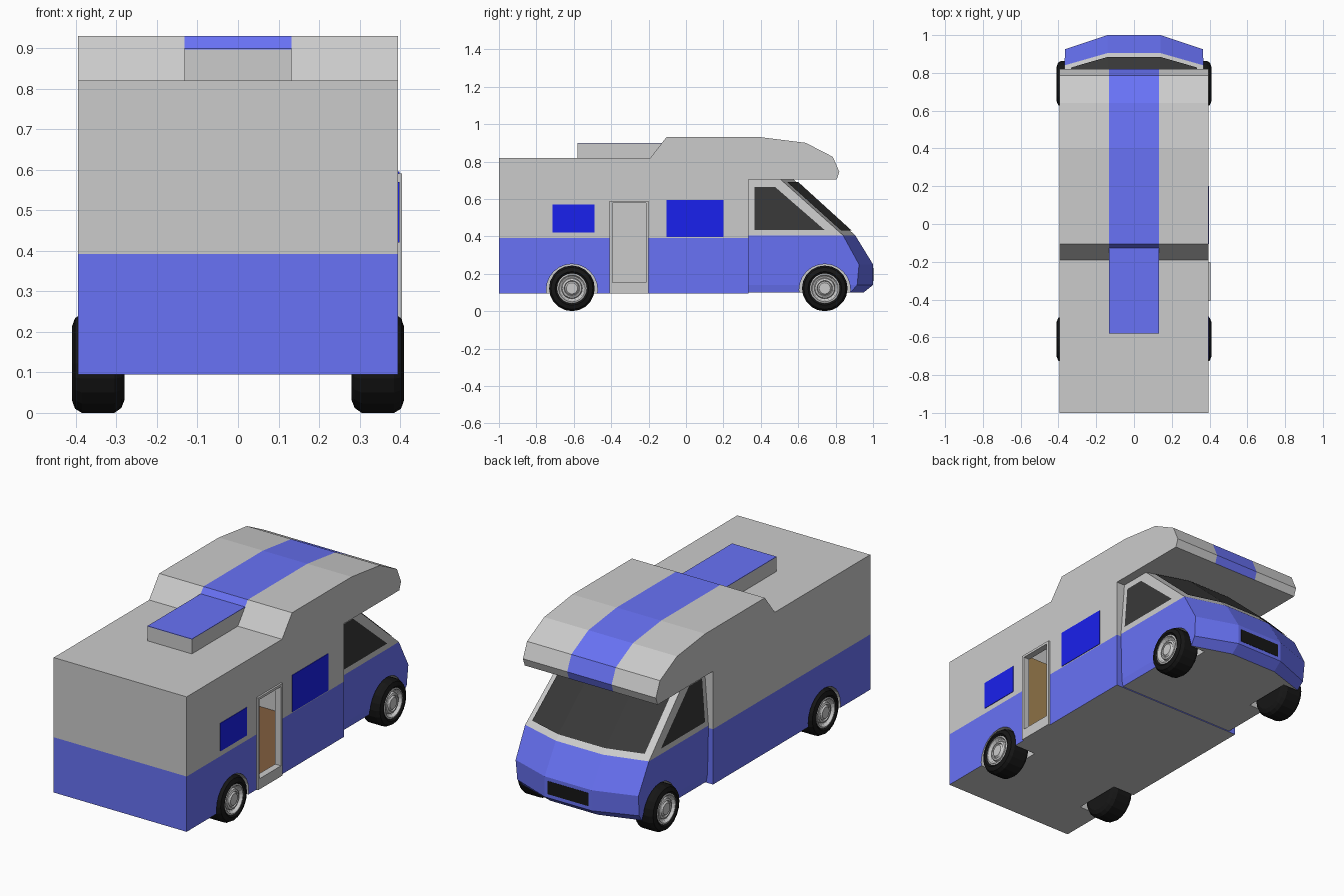
import bpy, bmesh, math
from mathutils import Vector

if "Cube" in bpy.data.objects:
    bpy.data.objects.remove(bpy.data.objects["Cube"])


def material(name, r, g, b):
    m = bpy.data.materials.new(name)
    m.diffuse_color = (r, g, b, 1)
    m.use_nodes = True
    m.node_tree.nodes["Principled BSDF"].inputs["Base Color"].default_value = m.diffuse_color
    return m


GREY = material("grey", .55, .55, .55)
BLUE = material("blue", .14, .17, .92)
PANE = material("bright_blue", .01, .015, .85)
DARK = material("dark_glass", .04, .04, .04)
BLACK = material("rubber", .008, .008, .008)
TAN = material("tan", .40, .25, .09)
WOOD = material("wood", .22, .11, .05)


def finish(name, bm, *mats):
    bmesh.ops.recalc_face_normals(bm, faces=bm.faces)
    me = bpy.data.meshes.new(name)
    bm.to_mesh(me)
    bm.free()
    for m in mats:
        me.materials.append(m)
    ob = bpy.data.objects.new(name, me)
    bpy.context.collection.objects.link(ob)
    return ob


def prism_mesh(yz, x0, x1):
    """Side profile (y, z) extruded along x."""
    bm = bmesh.new()
    f = bm.faces.new([bm.verts.new((x0, y, z)) for y, z in yz])
    ext = bmesh.ops.extrude_face_region(bm, geom=[f])["geom"]
    vs = [v for v in ext if isinstance(v, bmesh.types.BMVert)]
    bmesh.ops.translate(bm, verts=vs, vec=(x1 - x0, 0, 0))
    bmesh.ops.recalc_face_normals(bm, faces=bm.faces)
    bm.normal_update()
    return bm


def box(name, x, y, z, *mats):
    yz = [(y[0], z[0]), (y[1], z[0]), (y[1], z[1]), (y[0], z[1])]
    return finish(name, prism_mesh(yz, *x), *mats)


def cut(ob, cutters):
    for c in cutters:
        m = ob.modifiers.new("cut", "BOOLEAN")
        m.operation, m.solver, m.object = "DIFFERENCE", "EXACT", c
    dg = bpy.context.evaluated_depsgraph_get()
    me = bpy.data.meshes.new_from_object(ob.evaluated_get(dg))
    ob.modifiers.clear()
    ob.data = me
    for c in cutters:
        bpy.data.objects.remove(c)


def arch_cutters(y):
    pts = [(y + .137 * math.cos(a * math.tau / 24), .115 + .137 * math.sin(a * math.tau / 24))
           for a in range(24)]
    return [finish("arch_cutter", prism_mesh(pts, s * .265, s * .5), GREY) for s in (-1, 1)]


REAR, FRONT = -.61, .742

# Living body with the overhanging sleeping cabin
profile = [(-1, .095), (-1, .82), (-.19, .82), (-.105, .93), (.40, .93), (.64, .90),
           (.785, .825), (.82, .745), (.805, .703), (.335, .703), (.335, .095)]
bm = prism_mesh(profile, -.395, .395)
for co, no in (((0, 0, .392), (0, 0, 1)), ((.132, 0, 0), (1, 0, 0)), ((-.132, 0, 0), (1, 0, 0))):
    bmesh.ops.bisect_plane(bm, geom=bm.verts[:] + bm.edges[:] + bm.faces[:],
                           plane_co=co, plane_no=no)
bm.normal_update()
for f in bm.faces:
    c, n = f.calc_center_median(), f.normal
    lower = c.z < .392 and abs(n.z) < .9
    stripe = abs(c.x) < .13 and c.y > -.18 and c.z > .705 and n.z > -.7
    f.material_index = int(lower or stripe)
body = finish("living_body", bm, GREY, BLUE)
cut(body, arch_cutters(REAR) + [
    box("room_cutter", (-.37, .37), (-.45, .31), (.13, .79), GREY),
    box("door_cutter", (.30, .45), (-.398, -.212), (.15, .58), GREY)])

# Roof box with blue lid
box("roof_box", (-.132, .132), (-.58, -.12), (.80, .897), GREY)
box("roof_box_lid", (-.132, .132), (-.58, -.127), (.897, .90), BLUE)

# Doorway frame, sill and the room behind it
for i, y in enumerate((-.408, -.214)):
    box(f"door_post_{i}", (.37, .405), (y, y + .014), (.095, .59), GREY)
box("door_header", (.37, .405), (-.408, -.2), (.577, .59), GREY)
box("door_sill", (.37, .405), (-.408, -.2), (.095, .152), GREY)
box("room_floor", (-.369, .369), (-.449, .309), (.131, .14), WOOD)
box("room_partition", (-.369, .369), (-.449, -.43), (.14, .62), TAN)

# Side windows (right side only)
box("rear_window", (.38, .398), (-.715, -.49), (.42, .57), PANE)
box("middle_window", (.38, .398), (-.105, .20), (.397, .595), PANE)

# Cab lofted from level outlines: z, centre y, edge y, edge x, centre x
rows = [(.10, .95, .88, .355, .14), (.14, 1.0, .915, .362, .14), (.25, 1.0, .925, .365, .14),
        (.405, .905, .84, .368, .14), (.705, .575, .505, .345, .13)]
bm = bmesh.new()
loops = [[bm.verts.new(p) for p in ((-xe, .33, z), (-xe, ye, z), (-xc, yc, z),
                                    (xc, yc, z), (xe, ye, z), (xe, .33, z))]
         for z, yc, ye, xe, xc in rows]
bm.faces.new(loops[0])
bm.faces.new(loops[-1])
for k in range(4):
    for i in range(6):
        j = (i + 1) % 6
        f = bm.faces.new((loops[k][i], loops[k][j], loops[k + 1][j], loops[k + 1][i]))
        f.material_index = 0 if k == 3 else 1
cab = finish("cab", bm, GREY, BLUE)
cut(cab, arch_cutters(FRONT))

# Windscreen: three panes just in front of the cab's upper band
lo, hi = rows[3], rows[4]
bm = bmesh.new()
strips = []
for v in (.08, .94):
    z, yc, ye, xe, xc = (a + (b - a) * v for a, b in zip(lo, hi))
    edge = Vector((xe, ye, z)).lerp(Vector((xc, yc, z)), .14)
    pts = [(-edge.x, edge.y), (-xc, yc), (xc, yc), (edge.x, edge.y)]
    strips.append([bm.verts.new((x, y + .006, z + .003)) for x, y in pts])
for i in range(3):
    bm.faces.new((strips[0][i], strips[0][i + 1], strips[1][i + 1], strips[1][i]))
finish("windscreen", bm, DARK)

# Cab door glass on both sides
for s, side in ((1, "right"), (-1, "left")):
    bm = bmesh.new()
    vs = []
    for y, z in ((.365, .435), (.74, .435), (.475, .665), (.365, .665)):
        t = (z - lo[0]) / (hi[0] - lo[0])
        vs.append(bm.verts.new((s * (lo[3] + (hi[3] - lo[3]) * t + .003), y, z)))
    bm.faces.new(vs if s > 0 else vs[::-1])
    me_ob = bpy.data.meshes.new(f"cab_window_{side}")
    bm.to_mesh(me_ob)
    bm.free()
    me_ob.materials.append(DARK)
    bpy.context.collection.objects.link(bpy.data.objects.new(f"cab_window_{side}", me_ob))

# Grille
box("grille", (-.122, .122), (.98, 1.0015), (.16, .23), BLACK)


# Wheels: lathed tyre and hub
def lathe(name, prof, s, y, mat):
    bm = bmesh.new()
    vs = [bm.verts.new((s * x, y, .122 + r)) for x, r in prof]
    es = [bm.edges.new(p) for p in zip(vs, vs[1:])]
    bmesh.ops.spin(bm, geom=vs + es, cent=(0, y, .122), axis=(1, 0, 0),
                   angle=math.tau, steps=20, use_duplicate=False)
    bmesh.ops.remove_doubles(bm, verts=bm.verts, dist=.0005)
    return finish(name, bm, mat)


tyre = [(.28, 0), (.28, .09), (.288, .11), (.305, .122), (.385, .122),
        (.402, .112), (.41, .09), (.402, .08), (.38, .08)]
hub = [(.385, .082), (.404, .08), (.406, .072), (.392, .064), (.388, .056),
       (.398, .052), (.402, .042), (.396, .038), (.404, .03), (.404, 0)]
for y, end in ((REAR, "rear"), (FRONT, "front")):
    for s, side in ((1, "right"), (-1, "left")):
        lathe(f"{end}_{side}_tyre", tyre, s, y, BLACK)
        lathe(f"{end}_{side}_hub", hub, s, y, GREY)
